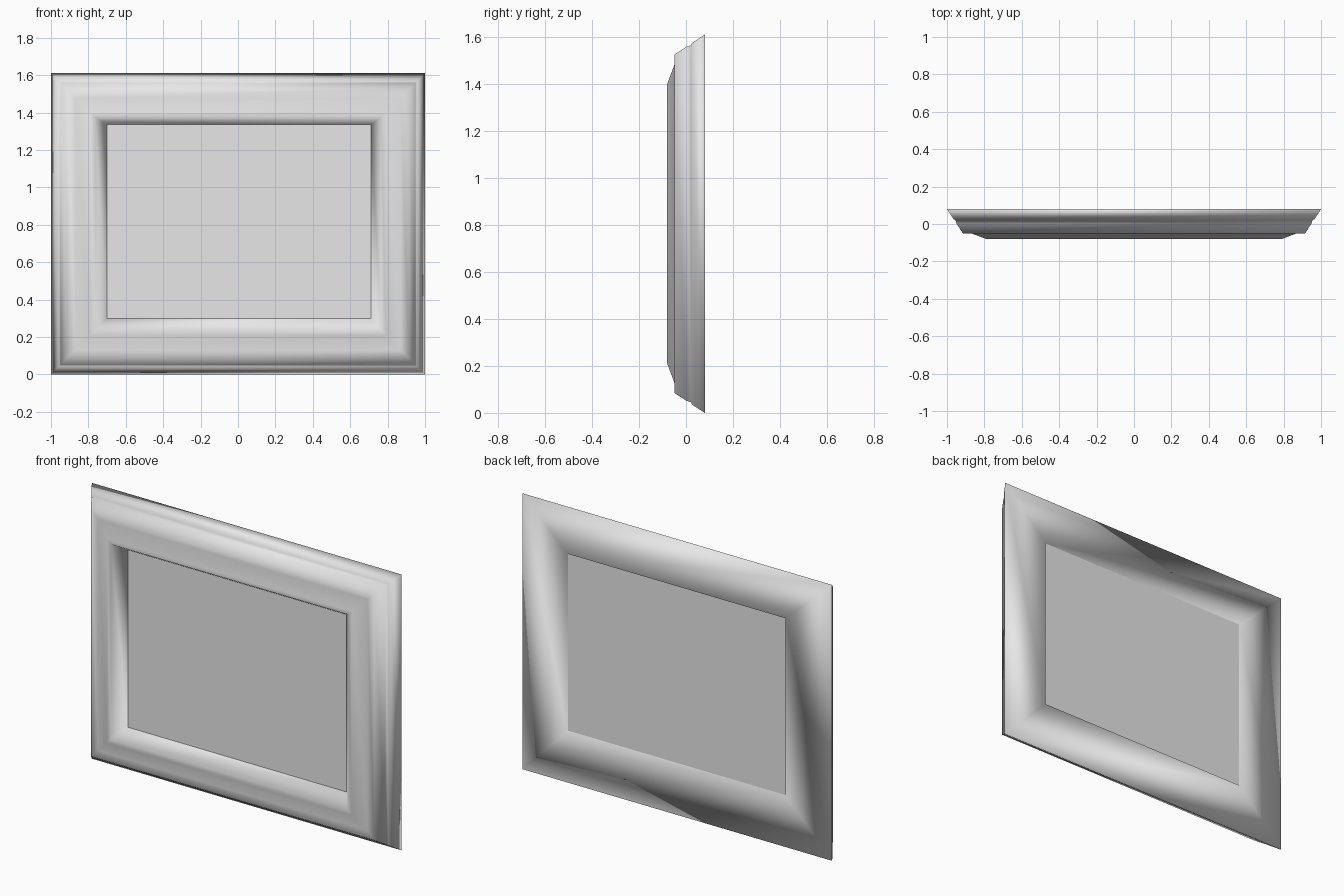
import bpy
import bmesh

WIDTH, HEIGHT = 2.0, 1.61
BACK_Y, PANEL_FRONT, PANEL_BACK = 0.08, -0.015, 0.074
OPENING = (-0.70, 0.71, 0.30, 1.335)   # left, right, bottom, top

cube = bpy.data.objects.get("Cube")
if cube:
    bpy.data.objects.remove(cube, do_unlink=True)

grey = bpy.data.materials.new("light_grey")
grey.use_nodes = True
color = (0.8, 0.8, 0.8, 1.0)
grey.diffuse_color = color
for node in grey.node_tree.nodes:
    if node.type == 'BSDF_PRINCIPLED':
        node.inputs["Base Color"].default_value = color


def inset_rect(d):
    return (-WIDTH / 2 + d, WIDTH / 2 - d, d, HEIGHT - d)


def rect_ring(bm, rect, y):
    x0, x1, z0, z1 = rect
    return [bm.verts.new((x, y, z))
            for x, z in ((x0, z0), (x1, z0), (x1, z1), (x0, z1))]


def bridge(bm, a, b):
    for i in range(4):
        j = (i + 1) % 4
        bm.faces.new((a[i], a[j], b[j], b[i]))


def make_object(name, bm, smooth):
    bmesh.ops.recalc_face_normals(bm, faces=bm.faces[:])
    for face in bm.faces:
        face.smooth = smooth
    mesh = bpy.data.meshes.new(name)
    bm.to_mesh(mesh)
    bm.free()
    mesh.materials.append(grey)
    obj = bpy.data.objects.new(name, mesh)
    bpy.context.collection.objects.link(obj)
    return obj


# Moulded frame: closed loop of rectangular rings, (inset, y) from back rim inward
profile = [(0.0, BACK_Y), (0.036, 0.025), (0.045, 0.022), (0.051, 0.003),
           (0.085, -0.05), (0.13, -0.05), (0.21, -0.08), (0.235, -0.08)]
bm = bmesh.new()
rings = [rect_ring(bm, inset_rect(d), y) for d, y in profile]
rings.append(rect_ring(bm, OPENING, PANEL_FRONT))
rings.append(rect_ring(bm, OPENING, BACK_Y))
for i, ring in enumerate(rings):
    bridge(bm, ring, rings[(i + 1) % len(rings)])
make_object("moulded_frame", bm, True)

# Flat panel filling the opening
bm = bmesh.new()
front = rect_ring(bm, OPENING, PANEL_FRONT)
back = rect_ring(bm, OPENING, PANEL_BACK)
bridge(bm, front, back)
bm.faces.new(front)
bm.faces.new(back)
make_object("picture_panel", bm, False)
